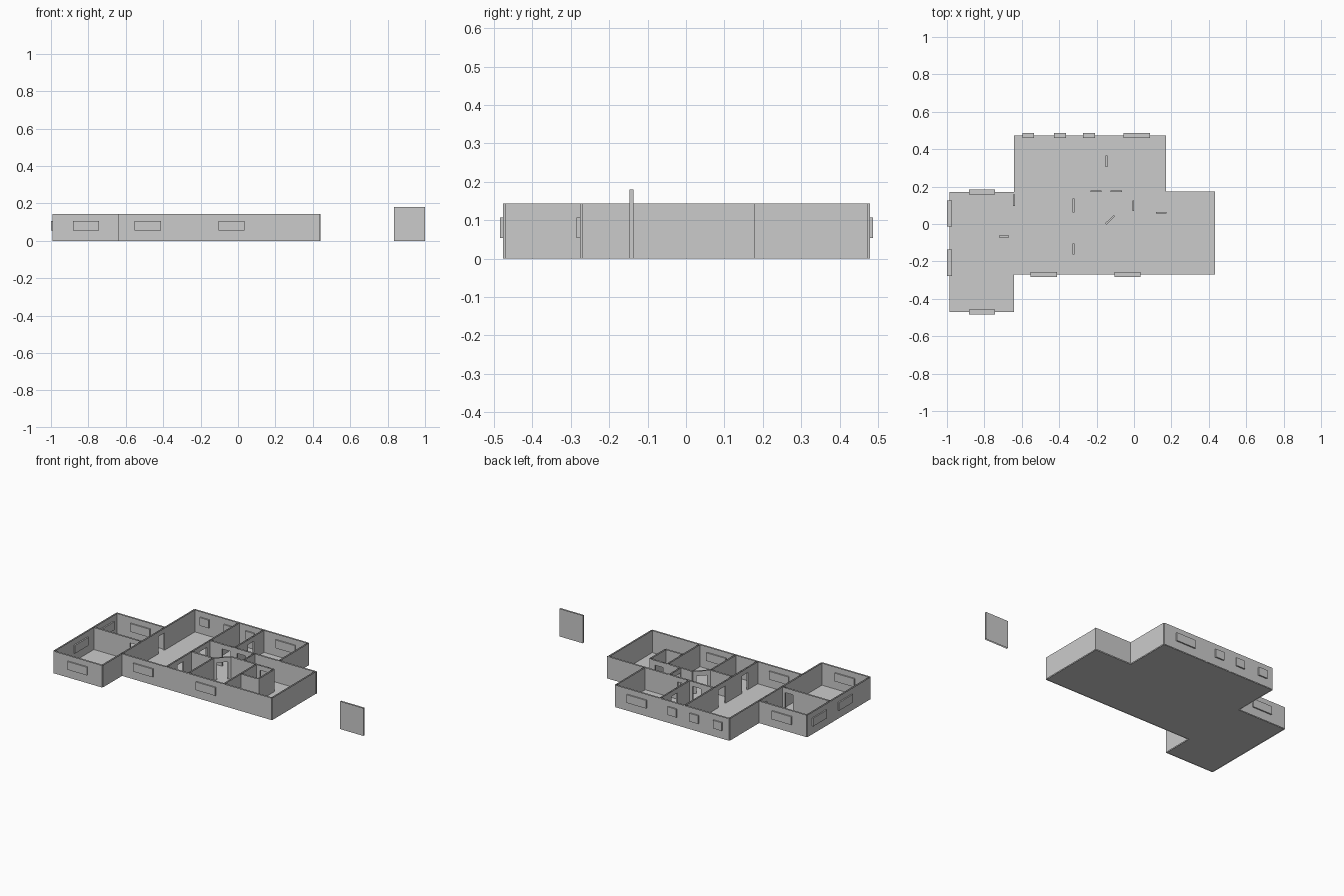
import bpy, bmesh
from mathutils import Vector

if "Cube" in bpy.data.objects:
    bpy.data.objects.remove(bpy.data.objects["Cube"])

T = 0.01          # wall thickness
H = 0.143         # wall height
DOOR_H = 0.112    # doorway height


def finish(bm, name):
    me = bpy.data.meshes.new(name)
    bm.to_mesh(me)
    bm.free()
    ob = bpy.data.objects.new(name, me)
    bpy.context.collection.objects.link(ob)
    return ob


def block(bm, a, b, z0, z1, t, ends=True, top=False, bottom=False):
    """Upright slab of thickness t between plan points a and b."""
    a, b = Vector(a), Vector(b)
    d = (b - a).normalized()
    n = Vector((-d.y, d.x)) * t / 2
    plan = [a - n, b - n, b + n, a + n]
    lo = [bm.verts.new((p.x, p.y, z0)) for p in plan]
    hi = [bm.verts.new((p.x, p.y, z1)) for p in plan]
    for i in range(4):
        if ends or i % 2 == 0:
            j = (i + 1) % 4
            bm.faces.new((lo[i], lo[j], hi[j], hi[i]))
    if top:
        bm.faces.new(hi)
    if bottom:
        bm.faces.new(lo[::-1])


def wall(name, a, b, doors=(), height=H):
    """Open-topped wall from a to b; doors are (start, end) distances from a."""
    bm = bmesh.new()
    a, b = Vector(a), Vector(b)
    d = (b - a).normalized()
    s = 0.0
    for d0, d1 in doors:
        block(bm, a + d * s, a + d * d0, 0, height, T)
        block(bm, a + d * d0, a + d * d1, DOOR_H, height, T, ends=False, bottom=True)
        s = d1
    block(bm, a + d * s, b, 0, height, T)
    return finish(bm, name)


def window(name, x, y, width, along_x=True):
    bm = bmesh.new()
    h = Vector((width / 2, 0) if along_x else (0, width / 2))
    c = Vector((x, y))
    block(bm, c - h, c + h, 0.054, 0.107, 0.027, top=True, bottom=True)
    return finish(bm, name)


# Footprint shared by the floor and the outer walls
outline = [(-0.987, -0.471), (-0.642, -0.471), (-0.642, -0.271), (0.432, -0.271),
           (0.432, 0.174), (0.171, 0.174), (0.171, 0.474), (-0.642, 0.474),
           (-0.642, 0.172), (-0.987, 0.172)]

# Floor
bm = bmesh.new()
bm.faces.new([bm.verts.new((x, y, 0)) for x, y in outline])
finish(bm, "floor")

# Outer walls (edges shared with dividing walls are built below)
for i, p in enumerate(outline):
    if i not in (1, 4, 7):
        wall("outer_wall", p, outline[(i + 1) % len(outline)])

# Dividing walls with doorways
wall("wing_wall", (-0.642, -0.471), (-0.642, 0.474), [(0.567, 0.63)])
wall("wing_divider", (-0.987, -0.066), (-0.642, -0.066), [(0.264, 0.32)])
wall("hall_wall", (-0.323, -0.271), (-0.323, 0.474), [(0.108, 0.167), (0.333, 0.408)])
wall("back_room_wall", (-0.323, 0.175), (0.44, 0.175), [(0.09, 0.15), (0.198, 0.258)])
wall("back_room_divider", (-0.147, 0.175), (-0.147, 0.474), [(0.13, 0.19)])
wall("front_room_side", (-0.166, -0.271), (-0.166, -0.015))
wall("kitchen_wall", (-0.323, -0.015), (-0.166, -0.015))
wall("corner_wall", (-0.166, -0.015), (-0.09, 0.06), [(0.022, 0.085)])
wall("corridor_wall", (-0.09, 0.06), (0.215, 0.06), [(0.208, 0.265)])
wall("corridor_end", (-0.004, 0.06), (-0.004, 0.175), [(0.01, 0.065)])
wall("front_room_divider", (0.09, -0.271), (0.09, 0.06))
wall("closet_side", (0.215, -0.1), (0.215, 0.06))
wall("closet_front", (0.09, -0.1), (0.215, -0.1))

# Windows
for x, y, w in [(-0.813, -0.471, 0.14), (-0.813, 0.172, 0.14), (-0.483, -0.271, 0.14),
                (-0.034, -0.271, 0.14), (0.015, 0.474, 0.14), (-0.565, 0.474, 0.063),
                (-0.396, 0.474, 0.063), (-0.24, 0.474, 0.063)]:
    window("window", x, y, w)
for y in (0.056, -0.207):
    window("side_window", -0.987, y, 0.14, False)

# Detached wall panel beside the house
wall("loose_panel", (0.835, -0.142), (1.0, -0.142), height=0.18)
